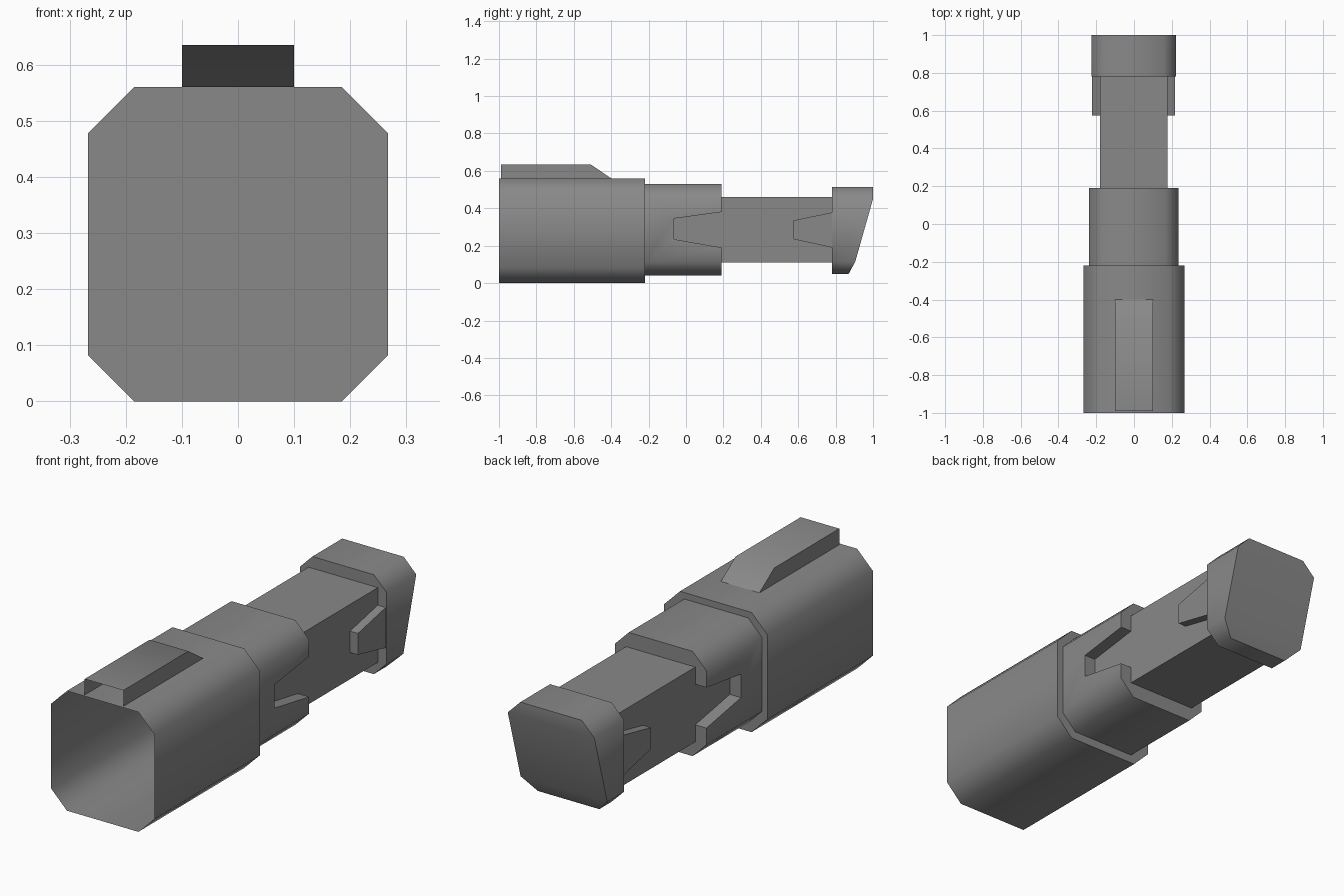
import bpy
import bmesh
import math

cube = bpy.data.objects.get("Cube")
if cube:
    bpy.data.objects.remove(cube, do_unlink=True)

grey = bpy.data.materials.new("plastic grey")
grey.use_nodes = True
colour = (0.25, 0.25, 0.25, 1)
grey.diffuse_color = colour
grey.node_tree.nodes["Principled BSDF"].inputs["Base Color"].default_value = colour

CX = -0.002  # slight sideways offset of the inner parts


def octagon(cx, half, low, high, cut):
    """Chamfered rectangle in x and z, counter-clockwise from the bottom left."""
    right = [(half - cut, low), (half, low + cut), (half, high - cut), (half - cut, high)]
    left = [(-x, z) for x, z in reversed(right)]
    return [(cx + x, z) for x, z in right + left]


def loft(name, start, end, open_sides=()):
    """Join two matching rings of points, leaving out the listed sides."""
    bm = bmesh.new()
    a = [bm.verts.new(p) for p in start]
    b = [bm.verts.new(p) for p in end]
    n = len(a)
    for i in range(n):
        if i not in open_sides:
            bm.faces.new((a[i], a[(i + 1) % n], b[(i + 1) % n], b[i]))
    if "start" not in open_sides:
        bm.faces.new(a[::-1])
    if "end" not in open_sides:
        if n == 8:  # three strips, so that the end may bend
            for i in range(3):
                bm.faces.new((b[i], b[i + 1], b[6 - i], b[7 - i]))
        else:
            bm.faces.new(b)
    bmesh.ops.recalc_face_normals(bm, faces=bm.faces)
    mesh = bpy.data.meshes.new(name)
    bm.to_mesh(mesh)
    bm.free()
    mesh.materials.append(grey)
    ob = bpy.data.objects.new(name, mesh)
    bpy.context.collection.objects.link(ob)
    return ob


def along_y(name, ring, y0, y1, open_sides=()):
    return loft(name, [(x, y0, z) for x, z in ring],
                [(x, y1, z) for x, z in ring], open_sides)


def along_x(name, ring, x0, x1, open_sides=()):
    return loft(name, [(x0, y, z) for y, z in ring],
                [(x1, y, z) for y, z in ring], open_sides)


def smooth(ob):
    bpy.ops.object.select_all(action="DESELECT")
    ob.select_set(True)
    bpy.context.view_layer.objects.active = ob
    bpy.ops.object.shade_smooth_by_angle(angle=math.radians(50))


# Front sleeve: thin walls, open at the front, closed at the back
sleeve = along_y("front_sleeve", octagon(0, 0.267, 0, 0.56, 0.082), -1, -0.22, ("start",))

# Hollow key rib on top of the sleeve, open at the front and below
rib_profile = [(-0.99, 0.56), (-0.40, 0.56), (-0.51, 0.635), (-0.99, 0.635)]
rib = along_x("key_rib", rib_profile, -0.1, 0.1, (0, 3))

# Middle collar with a tapered notch cut in each side
collar = along_y("middle_collar", octagon(CX, 0.237, 0.04, 0.53, 0.072), -0.22, 0.19)
notch = [(-0.065, 0.235), (0.19, 0.19), (0.25, 0.18), (0.25, 0.39), (0.19, 0.38), (-0.065, 0.345)]
bpy.context.view_layer.objects.active = collar
for side, label in ((1, "left"), (-1, "right")):
    cutter = along_x(label + "_notch_cutter", notch, CX + side * 0.179, CX + side * 0.3)
    cutter.hide_render = True
    cut = collar.modifiers.new(label + "_notch", "BOOLEAN")
    cut.operation = "DIFFERENCE"
    cut.solver = "EXACT"
    cut.object = cutter
    bpy.context.view_layer.objects.active = collar
    bpy.ops.object.modifier_apply(modifier=cut.name)
    bpy.data.objects.remove(cutter, do_unlink=True)

# Square core bar between collar and end cap
bar_ring = [(CX + x, z) for x, z in ((-0.179, 0.11), (0.179, 0.11), (0.179, 0.46), (-0.179, 0.46))]
bar = along_y("core_bar", bar_ring, 0.15, 0.8)

# End cap with a raked back face
ring = octagon(CX, 0.224, 0.05, 0.515, 0.065)
rake = [0.87, 0.905, 1, 1]
cap = loft("end_cap", [(x, 0.78, z) for x, z in ring],
           [(x, y, z) for (x, z), y in zip(ring, rake + rake[::-1])])

# Tapered tabs reaching forward from the cap
tab = [(0.575, 0.235), (0.79, 0.188), (0.79, 0.38), (0.575, 0.335)]
tabs = [along_x(label + "_tab", tab, CX + side * 0.17, CX + side * 0.22)
        for side, label in ((1, "left"), (-1, "right"))]

for ob in [sleeve, rib, collar, bar, cap] + tabs:
    smooth(ob)
